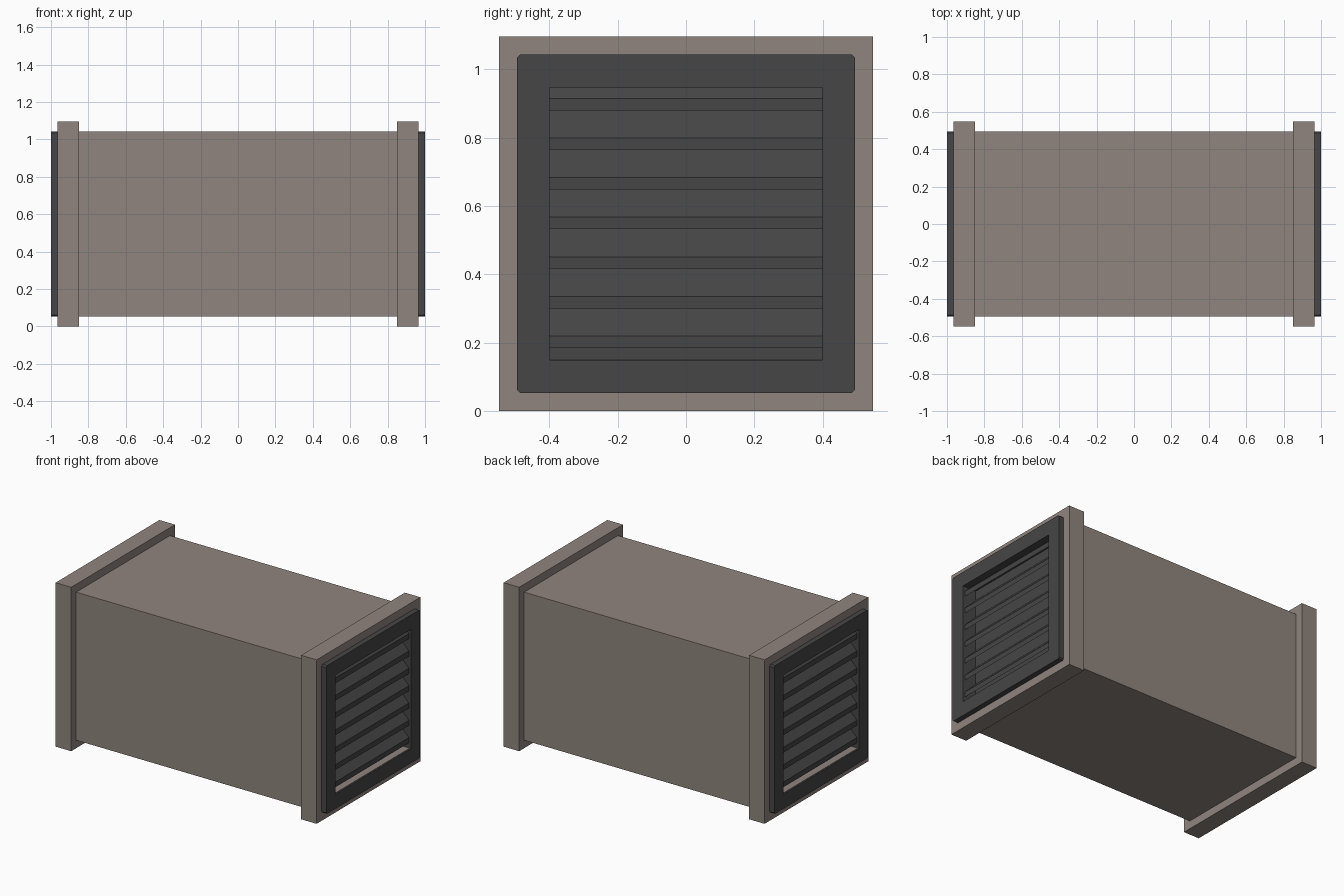
import bpy, bmesh

if "Cube" in bpy.data.objects:
    bpy.data.objects.remove(bpy.data.objects["Cube"])

CZ = 0.548  # height of the duct axis


def material(name, rgb):
    m = bpy.data.materials.new(name)
    m.diffuse_color = (*rgb, 1)
    m.use_nodes = True
    m.node_tree.nodes["Principled BSDF"].inputs["Base Color"].default_value = m.diffuse_color
    return m


BROWN = material("warm grey metal", (0.279, 0.235, 0.209))
DARK = material("dark grille", (0.061, 0.061, 0.061))


def finish(name, bm, mat):
    bmesh.ops.recalc_face_normals(bm, faces=bm.faces)
    me = bpy.data.meshes.new(name)
    bm.to_mesh(me)
    bm.free()
    me.materials.append(mat)
    ob = bpy.data.objects.new(name, me)
    bpy.context.collection.objects.link(ob)
    return ob


def box(name, x0, x1, y, z0, z1, mat):
    prism(name, [(x0, z0), (x1, z0), (x1, z1), (x0, z1)], y, mat)


def prism(name, profile, y, mat):
    """Extrude an x-z profile from -y to y."""
    bm = bmesh.new()
    a = [bm.verts.new((x, -y, z)) for x, z in profile]
    b = [bm.verts.new((x, y, z)) for x, z in profile]
    bm.faces.new(a)
    bm.faces.new(b)
    n = len(a)
    for i in range(n):
        j = (i + 1) % n
        bm.faces.new((a[i], a[j], b[j], b[i]))
    return finish(name, bm, mat)


def ring(name, x0, x1, outer, inner, mat, chamfer=0):
    """Square frame around the duct axis."""
    bm = bmesh.new()

    def loop(x, r):
        return [bm.verts.new((x, sy * r, CZ + sz * r))
                for sy, sz in ((-1, -1), (1, -1), (1, 1), (-1, 1))]
    loops = [loop(x0, outer), loop(x1, outer), loop(x1, inner), loop(x0, inner)]
    for k in range(4):
        a, b = loops[k], loops[(k + 1) % 4]
        for i in range(4):
            j = (i + 1) % 4
            bm.faces.new((a[i], a[j], b[j], b[i]))
    if chamfer:
        edges = [bm.edges.get((p, q)) for p, q in zip(loops[0], loops[1])]
        bmesh.ops.bevel(bm, geom=edges, offset=chamfer, segments=1, affect='EDGES')
    return finish(name, bm, mat)


# Main duct
box("duct_body", -0.885, 0.885, 0.495, CZ - 0.495, CZ + 0.495, BROWN)

for side, s in (("left", -1), ("right", 1)):
    # End flange and dark grille frame set into it
    ring(side + "_flange", s * 0.85, s * 0.965, 0.548, 0.45, BROWN)
    ring(side + "_grille_frame", s * 0.9, s * 1.0, 0.495, 0.399, DARK, 0.009)
    # Backing panel and sill of the opening
    box(side + "_backing", s * 0.88, s * 0.9, 0.45, CZ - 0.45, CZ + 0.45, DARK)
    box(side + "_sill", s * 0.9, s * 0.99, 0.399, 0.147, 0.151, BROWN)
    # Louvre slats sloping down and outwards
    for i in range(7):
        z = 0.185 + i * 0.1158
        prism(f"{side}_slat_{i + 1}",
              [(s * 0.985, z), (s * 0.985, z + 0.035),
               (s * 0.895, z + 0.125), (s * 0.895, z + 0.09)], 0.4, DARK)
